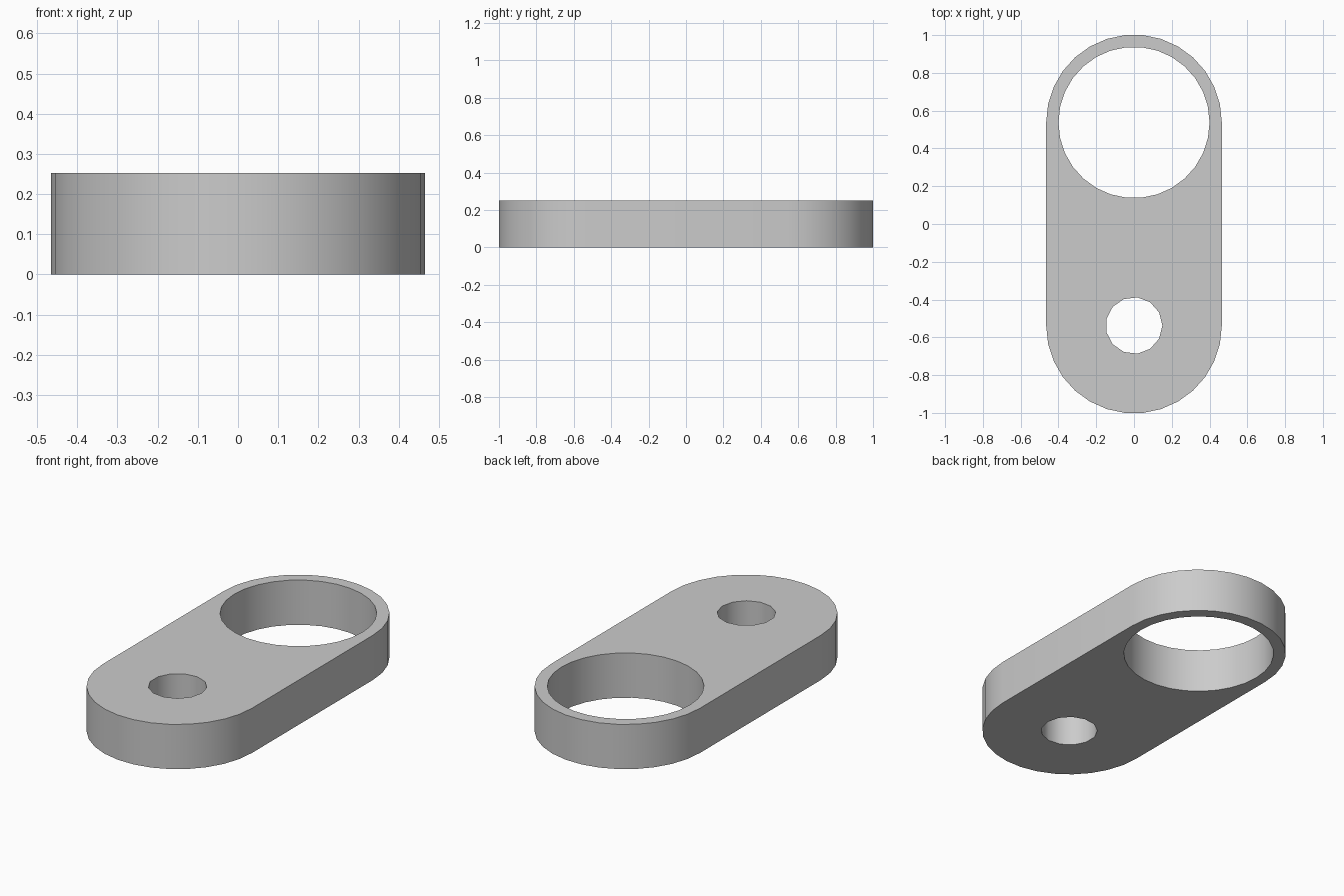
import bpy, bmesh
from math import sin, cos, tau

cube = bpy.data.objects.get("Cube")
if cube:
    bpy.data.objects.remove(cube, do_unlink=True)

THICKNESS = 0.252
END_Y = 0.5375       # centres of the rounded ends and holes
END_RADIUS = 0.465
SIDES = 30


def arc(radius, sides, y, first=0, last=None):
    """Points on a regular polygon centred on (0, y)."""
    last = sides - 1 if last is None else last
    return [(radius * cos(tau * i / sides), y + radius * sin(tau * i / sides), 0)
            for i in range(first, last + 1)]


# Outline of the link, then its large and small holes
half = SIDES // 2
outline = arc(END_RADIUS, SIDES, END_Y, 0, half) + arc(END_RADIUS, SIDES, -END_Y, half, SIDES)
large_hole = arc(0.4, SIDES, END_Y)
small_hole = arc(0.15, 13, -END_Y)

# Fill the flat profile around the holes and extrude it
bm = bmesh.new()
edges = []
for loop in (outline, large_hole, small_hole):
    verts = [bm.verts.new(p) for p in loop]
    edges += [bm.edges.new((verts[i - 1], verts[i])) for i in range(len(verts))]
bmesh.ops.triangle_fill(bm, edges=edges, use_beauty=True, normal=(0, 0, 1))
top = bmesh.ops.extrude_face_region(bm, geom=bm.faces[:], use_keep_orig=True)
bmesh.ops.translate(bm, vec=(0, 0, THICKNESS),
                    verts=[g for g in top["geom"] if isinstance(g, bmesh.types.BMVert)])
bmesh.ops.recalc_face_normals(bm, faces=bm.faces[:])

mesh = bpy.data.meshes.new("link_plate")
bm.to_mesh(mesh)
bm.free()
link = bpy.data.objects.new("link_plate", mesh)
bpy.context.collection.objects.link(link)

# Plain grey finish
grey = bpy.data.materials.new("light_grey")
grey.use_nodes = True
grey.diffuse_color = (0.6, 0.6, 0.6, 1)
grey.node_tree.nodes["Principled BSDF"].inputs["Base Color"].default_value = (0.6, 0.6, 0.6, 1)
mesh.materials.append(grey)

# Smooth round walls with crisp rims
bpy.ops.object.select_all(action="DESELECT")
link.select_set(True)
bpy.context.view_layer.objects.active = link
bpy.ops.object.shade_smooth_by_angle()
